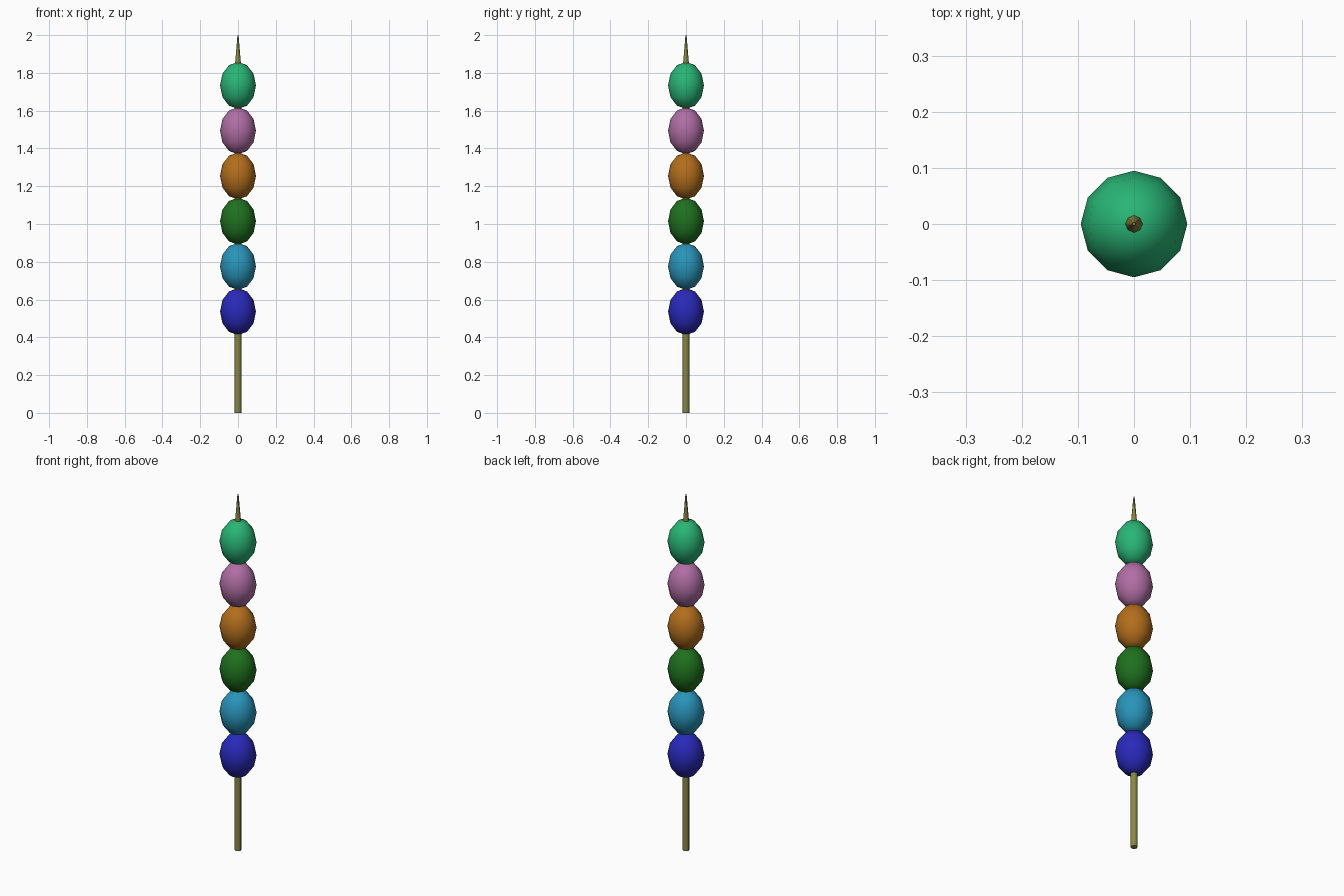
import bpy, bmesh, math
from mathutils import Matrix, Color

if "Cube" in bpy.data.objects:
    bpy.data.objects.remove(bpy.data.objects["Cube"])


def make_object(name, bm, color):
    mesh = bpy.data.meshes.new(name)
    bmesh.ops.recalc_face_normals(bm, faces=bm.faces)
    bm.to_mesh(mesh)
    bm.free()
    mat = bpy.data.materials.new(name + "_color")
    linear = Color(color).from_srgb_to_scene_linear()
    mat.diffuse_color = (*linear, 1)
    mat.use_nodes = True
    mat.node_tree.nodes["Principled BSDF"].inputs["Base Color"].default_value = mat.diffuse_color
    mesh.materials.append(mat)
    obj = bpy.data.objects.new(name, mesh)
    bpy.context.collection.objects.link(obj)
    bpy.ops.object.select_all(action='DESELECT')
    obj.select_set(True)
    bpy.context.view_layer.objects.active = obj
    bpy.ops.object.shade_smooth_by_angle(angle=math.radians(50))
    return obj


# Wooden stick: straight shaft with a sharpened tip
SIDES = 8
bm = bmesh.new()
previous = None
for z, r in [(0, 0.018), (1.82, 0.018), (2.0, 0.003)]:
    ring = [bm.verts.new((r * math.cos(math.tau * i / SIDES),
                          r * math.sin(math.tau * i / SIDES), z))
            for i in range(SIDES)]
    if previous is None:
        bm.faces.new(ring[::-1])
    else:
        for i in range(SIDES):
            j = (i + 1) % SIDES
            bm.faces.new((previous[i], previous[j], ring[j], ring[i]))
    previous = ring
bm.faces.new(previous)
make_object("stick", bm, (0.54, 0.53, 0.26))

# Stacked oval balls, bottom to top
colors = [(0.16, 0.16, 0.73), (0.16, 0.58, 0.73), (0.12, 0.44, 0.12),
          (0.70, 0.43, 0.11), (0.69, 0.43, 0.64), (0.16, 0.71, 0.46)]
for n, color in enumerate(colors):
    bm = bmesh.new()
    bmesh.ops.create_uvsphere(bm, u_segments=12, v_segments=6, radius=1)
    bmesh.ops.transform(bm, verts=bm.verts,
                        matrix=Matrix.Diagonal((0.095, 0.095, 0.124, 1)))
    ball = make_object(f"ball_{n + 1}", bm, color)
    ball.location.z = 0.536 + 0.2395 * n
